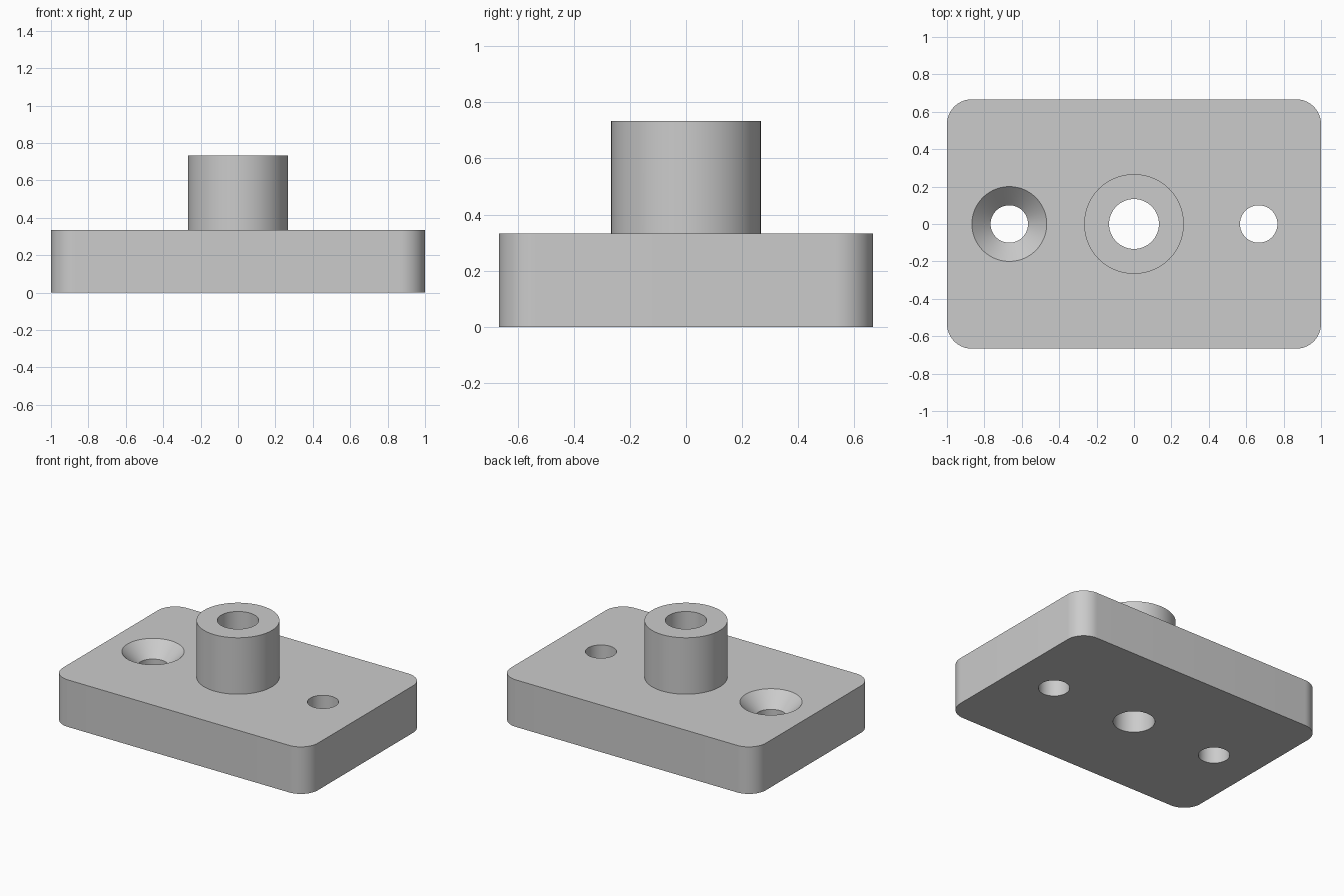
import bpy
import bmesh
from math import radians

if "Cube" in bpy.data.objects:
    bpy.data.objects.remove(bpy.data.objects["Cube"], do_unlink=True)

# Main dimensions
UNIT = 2 / 15
LENGTH, WIDTH, THICK = 2.0, 10 * UNIT, 2.5 * UNIT
TOP = 5.5 * UNIT
BOSS_R, BORE_R, CORNER_R = 2 * UNIT, UNIT, UNIT
HOLE_X, HOLE_R, SINK_R = 5 * UNIT, 0.1, 0.2
SINK_DEPTH = SINK_R - HOLE_R
OVER = 0.05
SIDES = 96

grey = bpy.data.materials.new("plain grey")
grey.use_nodes = True
grey.diffuse_color = (0.6, 0.6, 0.6, 1)
grey.node_tree.nodes["Principled BSDF"].inputs["Base Color"].default_value = grey.diffuse_color


def round_part(name, x, low, high, r_low, r_high=None):
    """Vertical cylinder or cone between two heights."""
    bpy.ops.mesh.primitive_cone_add(
        vertices=SIDES, radius1=r_low, radius2=r_low if r_high is None else r_high,
        depth=high - low, location=(x, 0, (low + high) / 2))
    part = bpy.context.object
    part.name = name
    part.data.materials.append(grey)
    return part


def combine(target, tool, operation):
    """Apply a boolean to the target and discard the tool."""
    tool.hide_render = True
    mod = target.modifiers.new(operation.lower(), 'BOOLEAN')
    mod.operation, mod.solver, mod.object = operation, 'EXACT', tool
    bpy.context.view_layer.objects.active = target
    bpy.ops.object.modifier_apply(modifier=mod.name)
    bpy.data.objects.remove(tool, do_unlink=True)


# Base plate with rounded vertical corners
bm = bmesh.new()
bmesh.ops.create_cube(bm, size=1)
bmesh.ops.scale(bm, vec=(LENGTH, WIDTH, THICK), verts=bm.verts)
bmesh.ops.translate(bm, vec=(0, 0, THICK / 2), verts=bm.verts)
corners = [e for e in bm.edges if abs(e.verts[0].co.z - e.verts[1].co.z) > THICK / 2]
bmesh.ops.bevel(bm, geom=corners, offset=CORNER_R, segments=16, profile=0.5, affect='EDGES')
mesh = bpy.data.meshes.new("mounting_plate")
bm.to_mesh(mesh)
bm.free()
plate = bpy.data.objects.new("mounting_plate", mesh)
bpy.context.collection.objects.link(plate)
mesh.materials.append(grey)

# Central boss, joined to the plate, with its through bore
combine(plate, round_part("boss", 0, THICK / 2, TOP, BOSS_R), 'UNION')
combine(plate, round_part("bore_cutter", 0, -OVER, TOP + OVER, BORE_R), 'DIFFERENCE')

# Screw holes on both sides
for side in (-1, 1):
    cutter = round_part("hole_cutter", side * HOLE_X, -OVER, THICK + OVER, HOLE_R)
    combine(plate, cutter, 'DIFFERENCE')

# Countersink on the right hole
sink = round_part("countersink_cutter", -HOLE_X, THICK - SINK_DEPTH, THICK + OVER,
                  HOLE_R, SINK_R + OVER)
combine(plate, sink, 'DIFFERENCE')

# Smooth round walls, crisp rims
bpy.ops.object.select_all(action='DESELECT')
plate.select_set(True)
bpy.context.view_layer.objects.active = plate
bpy.ops.object.shade_smooth_by_angle(angle=radians(30))
